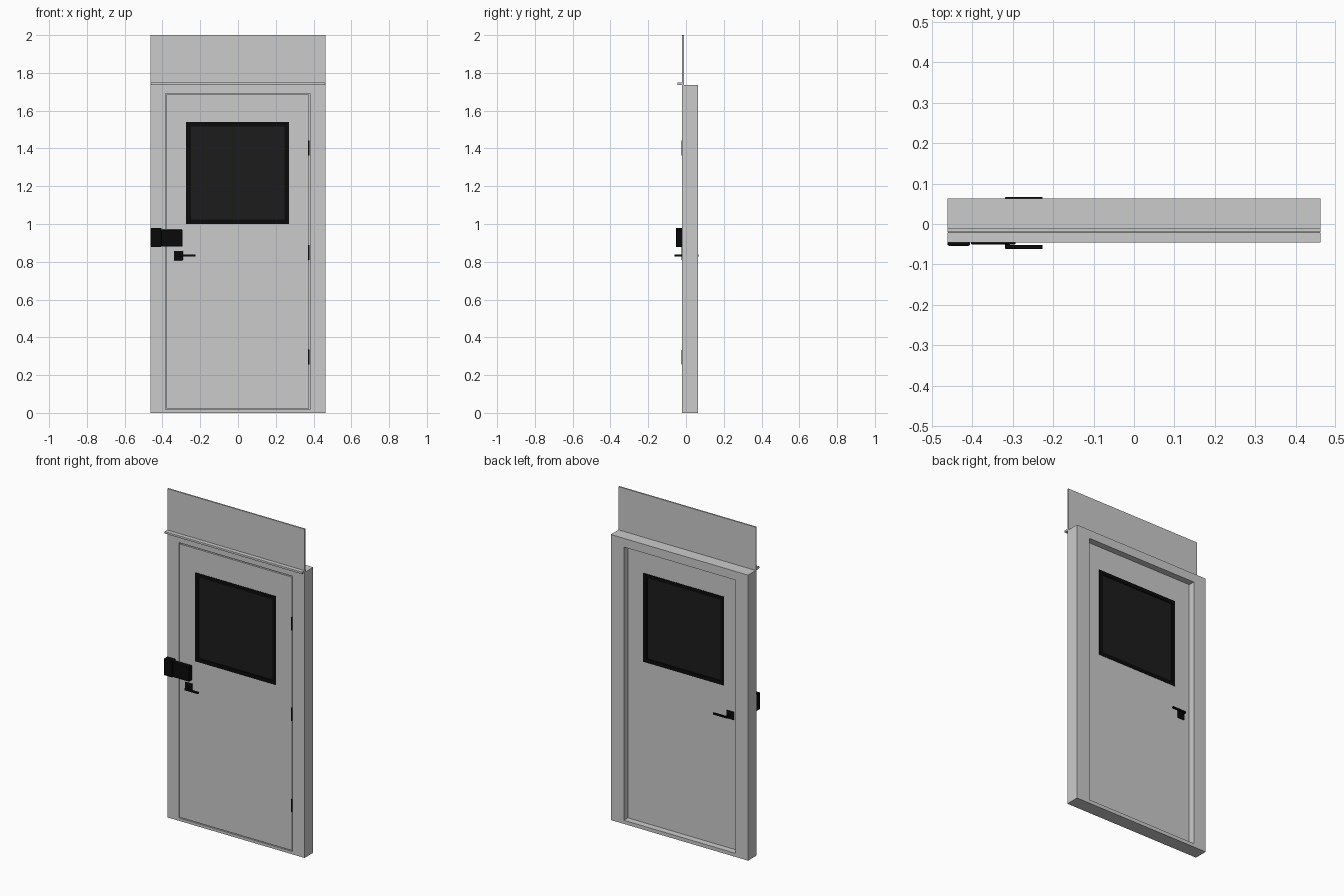
import bpy, bmesh

if "Cube" in bpy.data.objects:
    bpy.data.objects.remove(bpy.data.objects["Cube"])


def material(name, v):
    m = bpy.data.materials.new(name)
    m.diffuse_color = (v, v, v, 1)
    m.use_nodes = True
    m.node_tree.nodes["Principled BSDF"].inputs["Base Color"].default_value = m.diffuse_color
    return m


BLACK = material("black", 0.003)
GLASS = material("dark_glass", 0.012)


def finish(name, bm, mat=None, bevel=0, segments=2):
    bmesh.ops.recalc_face_normals(bm, faces=bm.faces)
    me = bpy.data.meshes.new(name)
    bm.to_mesh(me)
    bm.free()
    ob = bpy.data.objects.new(name, me)
    bpy.context.collection.objects.link(ob)
    if mat:
        me.materials.append(mat)
    if bevel:
        b = ob.modifiers.new("bevel", 'BEVEL')
        b.width, b.segments = bevel, segments
    return ob


def box(name, x, y, z, mat=None, bevel=0):
    bm = bmesh.new()
    bmesh.ops.create_cube(bm, size=1)
    for v in bm.verts:
        v.co = [r[0] if c < 0 else r[1] for c, r in zip(v.co, (x, y, z))]
    return finish(name, bm, mat, bevel)


def ring(name, outer, inner, y, mat=None):
    """Rectangular frame; outer and inner are (x0, x1, z0, z1)."""
    bm = bmesh.new()

    def loop(r, yy):
        return [bm.verts.new((a, yy, b)) for a, b in
                ((r[0], r[2]), (r[1], r[2]), (r[1], r[3]), (r[0], r[3]))]
    of, nf, ob_, nb = loop(outer, y[0]), loop(inner, y[0]), loop(outer, y[1]), loop(inner, y[1])
    for p, q in ((of, nf), (nf, nb), (nb, ob_), (ob_, of)):
        for i in range(4):
            j = (i + 1) % 4
            bm.faces.new((p[i], p[j], q[j], q[i]))
    return finish(name, bm, mat)


# Door frame with sill, and stop strips that close the gap behind the door edge
ring("door_frame", (-0.462, 0.462, 0, 1.737), (-0.384, 0.381, 0.017, 1.692), (-0.02, 0.063))
ring("door_stop", (-0.384, 0.381, 0.017, 1.692), (-0.377, 0.374, 0.022, 1.684), (0.024, 0.063))

# Door leaf with a window opening
ring("door_leaf", (-0.379, 0.376, 0.022, 1.685), (-0.27, 0.265, 1.005, 1.535), (-0.019, 0.024))

# Window trim and pane
ring("window_trim", (-0.274, 0.27, 1.0, 1.54), (-0.25, 0.246, 1.024, 1.516), (-0.021, 0.026), BLACK)
box("window_pane", (-0.25, 0.246), (-0.016, 0.021), (1.024, 1.516), GLASS)

# Panel over the frame and drip ledge
box("top_panel", (-0.462, 0.462), (-0.02, -0.011), (1.737, 2.0))
box("drip_ledge", (-0.462, 0.462), (-0.046, -0.02), (1.736, 1.749), bevel=0.002)

# Hinge knuckles
for i, z in enumerate((0.295, 0.85, 1.402)):
    box(f"hinge_{i + 1}", (0.371, 0.379), (-0.023, -0.012), (z - 0.04, z + 0.04), BLACK, 0.002)

# Lever handles on both faces
for side, face, s in (("front", -0.019, -1), ("back", 0.024, 1)):
    def span(a, b):
        return sorted((face + s * a, face + s * b))
    box(side + "_handle_plate", (-0.34, -0.292), span(-0.002, 0.005), (0.808, 0.857), BLACK, 0.002)
    box(side + "_handle_stem", (-0.319, -0.307), span(0, 0.042), (0.827, 0.839), BLACK, 0.002)
    box(side + "_handle_lever", (-0.319, -0.226), span(0.033, 0.043), (0.827, 0.839), BLACK, 0.002)

# Surface lock: keeper on the frame, case on the door
box("lock_keeper", (-0.462, -0.406), (-0.054, -0.02), (0.877, 0.98), BLACK, 0.004)
box("lock_case", (-0.404, -0.293), (-0.051, -0.019), (0.88, 0.97), BLACK, 0.004)
box("lock_bolt", (-0.412, -0.398), (-0.046, -0.024), (0.89, 0.96), BLACK)
